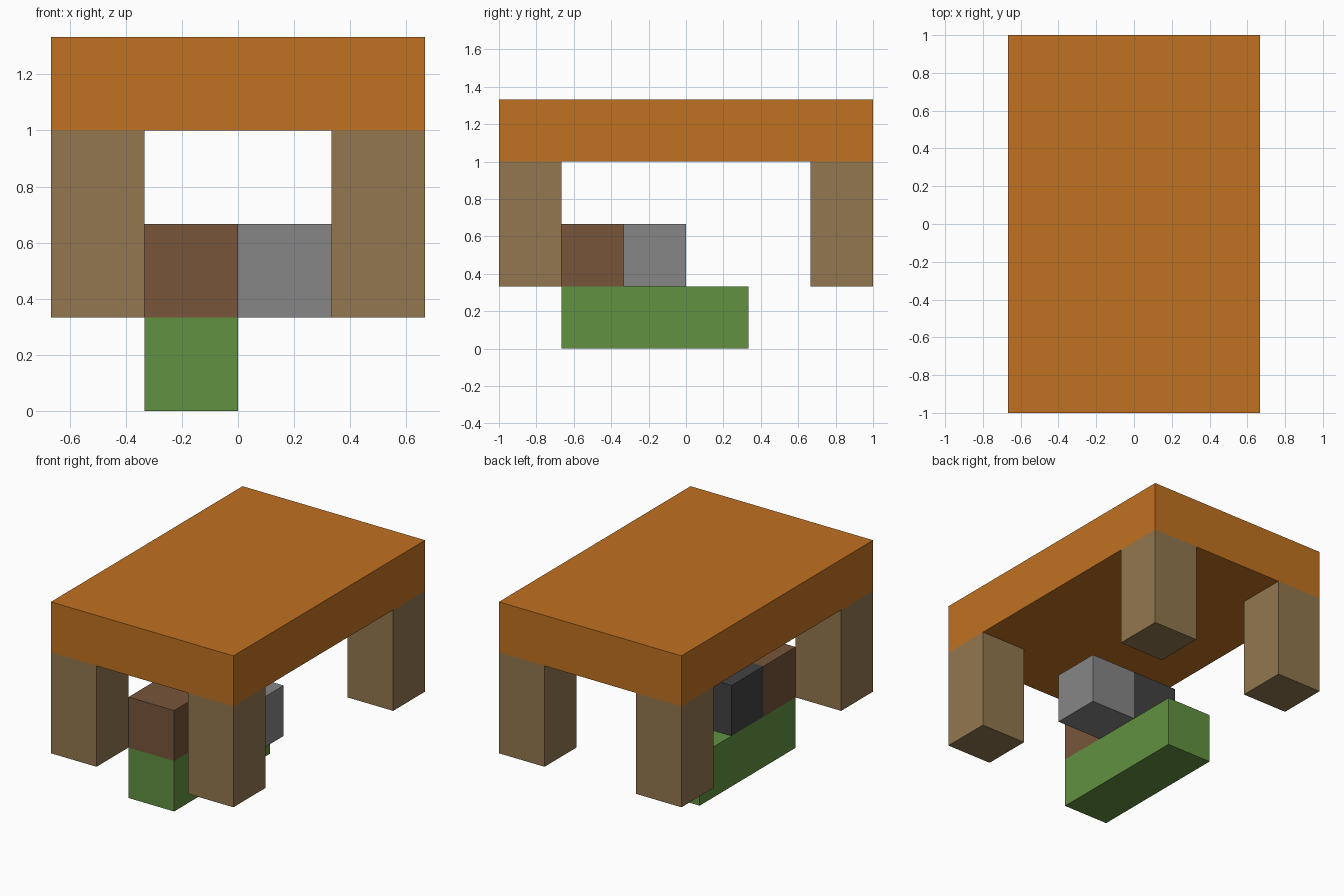
import bpy
import bmesh
from mathutils import Matrix, Vector

default = bpy.data.objects.get("Cube")
if default:
    bpy.data.objects.remove(default, do_unlink=True)

U = 1 / 3  # size of one block


def linear(c):
    c /= 255
    return c / 12.92 if c <= 0.04045 else ((c + 0.055) / 1.055) ** 2.4


def material(name, rgb):
    colour = [linear(c) for c in rgb] + [1]
    mat = bpy.data.materials.new(name)
    mat.use_nodes = True
    mat.diffuse_color = colour
    shader = mat.node_tree.nodes["Principled BSDF"]
    shader.inputs["Base Color"].default_value = colour
    shader.inputs["Roughness"].default_value = 0.9
    return mat


def block(name, low, size, mat):
    """Box given by its low corner and size, both counted in blocks."""
    low, size = Vector(low) * U, Vector(size) * U
    bm = bmesh.new()
    bmesh.ops.create_cube(bm, size=1, matrix=Matrix.Diagonal(size).to_4x4())
    mesh = bpy.data.meshes.new(name)
    bm.to_mesh(mesh)
    bm.free()
    mesh.materials.append(mat)
    obj = bpy.data.objects.new(name, mesh)
    obj.location = low + size / 2
    bpy.context.collection.objects.link(obj)
    return obj


orange = material("orange", (192, 113, 33))
tan = material("tan wood", (146, 119, 79))
green = material("green", (98, 145, 66))
brown = material("brown", (119, 85, 58))
grey = material("grey", (134, 134, 134))
charcoal = material("charcoal", (66, 66, 67))

# Slab on top
block("top_slab", (-2, -3, 3), (4, 6, 1), orange)

# Four corner legs
for end, y in (("front", -3), ("back", 2)):
    for side, x in (("right", -2), ("left", 1)):
        block(f"{end}_{side}_leg", (x, y, 1), (1, 1, 2), tan)

# Off-centre base bar and the small blocks above it
block("base_bar", (-1, -2, 0), (1, 3, 1), green)
block("brown_block", (-1, -2, 1), (1, 1, 1), brown)
block("charcoal_block", (-1, -1, 1), (1, 1, 1), charcoal)
block("grey_block", (0, -1, 1), (1, 1, 1), grey)
